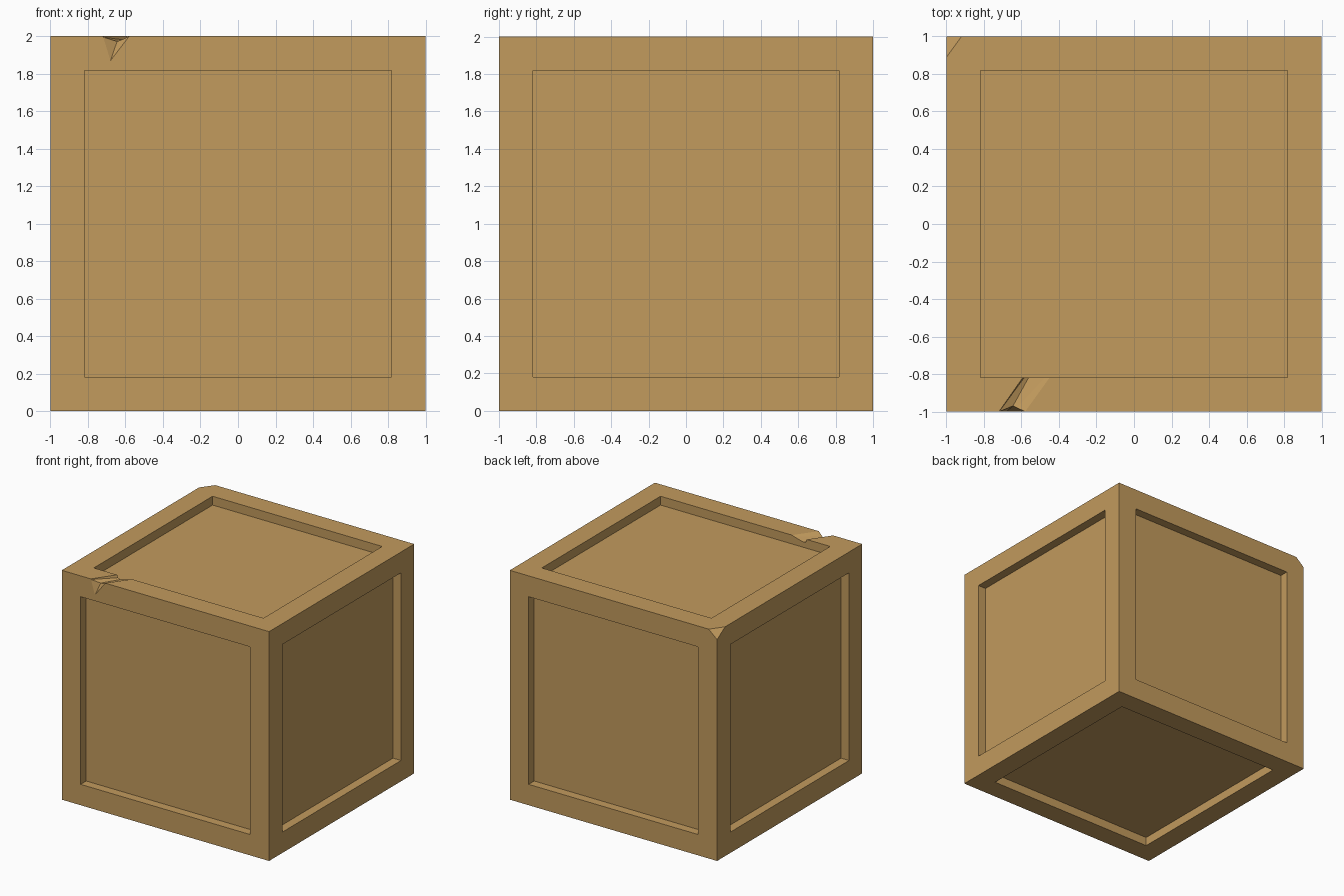
import bpy, bmesh
from mathutils import Vector

if "Cube" in bpy.data.objects:
    bpy.data.objects.remove(bpy.data.objects["Cube"])

wood = bpy.data.materials.new("light brown wood")
wood.diffuse_color = (0.54, 0.325, 0.11, 1)
wood.use_nodes = True
wood.node_tree.nodes["Principled BSDF"].inputs["Base Color"].default_value = wood.diffuse_color


def add_object(name, bm):
    bmesh.ops.recalc_face_normals(bm, faces=bm.faces[:])
    mesh = bpy.data.meshes.new(name)
    bm.to_mesh(mesh)
    bm.free()
    mesh.materials.append(wood)
    ob = bpy.data.objects.new(name, mesh)
    bpy.context.collection.objects.link(ob)
    return ob


def hull(name, points):
    bm = bmesh.new()
    for p in points:
        bm.verts.new(p)
    bmesh.ops.convex_hull(bm, input=bm.verts[:])
    ob = add_object(name, bm)
    ob.hide_render = True
    return ob


# crate body: cube with a recessed panel in every face
bm = bmesh.new()
bmesh.ops.create_cube(bm, size=2)
bmesh.ops.translate(bm, verts=bm.verts[:], vec=(0, 0, 1))
panels = bm.faces[:]
bmesh.ops.inset_individual(bm, faces=panels, thickness=0.257)
for face in panels:
    inward = -face.normal.copy() * 0.077
    new = bmesh.ops.extrude_discrete_faces(bm, faces=[face])["faces"][0]
    bmesh.ops.translate(bm, verts=new.verts[:], vec=inward)

# chipped back left corner
p, q, r = Vector((-0.92, 1, 2)), Vector((-1, 0.89, 2)), Vector((-1, 1, 1.93))
normal = (q - p).cross(r - p)
if normal.dot(Vector((-1, 1, 2)) - p) < 0:
    normal.negate()
bmesh.ops.bisect_plane(bm, geom=bm.verts[:] + bm.edges[:] + bm.faces[:],
                       plane_co=p, plane_no=normal, clear_outer=True)
bmesh.ops.holes_fill(bm, edges=[e for e in bm.edges if e.is_boundary], sides=0)
crate = add_object("crate", bm)

# slanted groove across the front part of the top rim
left, right = Vector((-0.72, -1, 2)), Vector((-0.58, -1, 2))
apex = Vector((-0.645, -0.97, 1.972))
back = [Vector((-0.54, -0.743, 2)), Vector((-0.395, -0.743, 2)),
        Vector((-0.52, -0.743, 1.966))]
front = [left, right, apex + (apex - back[2]) * 0.13]
groove = []
for f, b in zip(front, back):
    groove += [f + (f - b) * 0.2, b + (b - f) * 0.2]
groove += [v + Vector((0, 0, 0.1)) for v in groove[:4]]

# pit broken out of the front edge
pit = [apex] + [apex + (v - apex) * 1.5 for v in (left, right, Vector((-0.68, -1, 1.87)))]

cutters = [hull("groove_cutter", groove), hull("pit_cutter", pit)]
for c in cutters:
    mod = crate.modifiers.new(c.name, "BOOLEAN")
    mod.object = c
    mod.operation = "DIFFERENCE"
    mod.solver = "EXACT"

# apply the cuts and remove the helpers
bpy.context.view_layer.objects.active = crate
crate.select_set(True)
for c in cutters:
    bpy.ops.object.modifier_apply(modifier=c.name)
    bpy.data.objects.remove(c)
